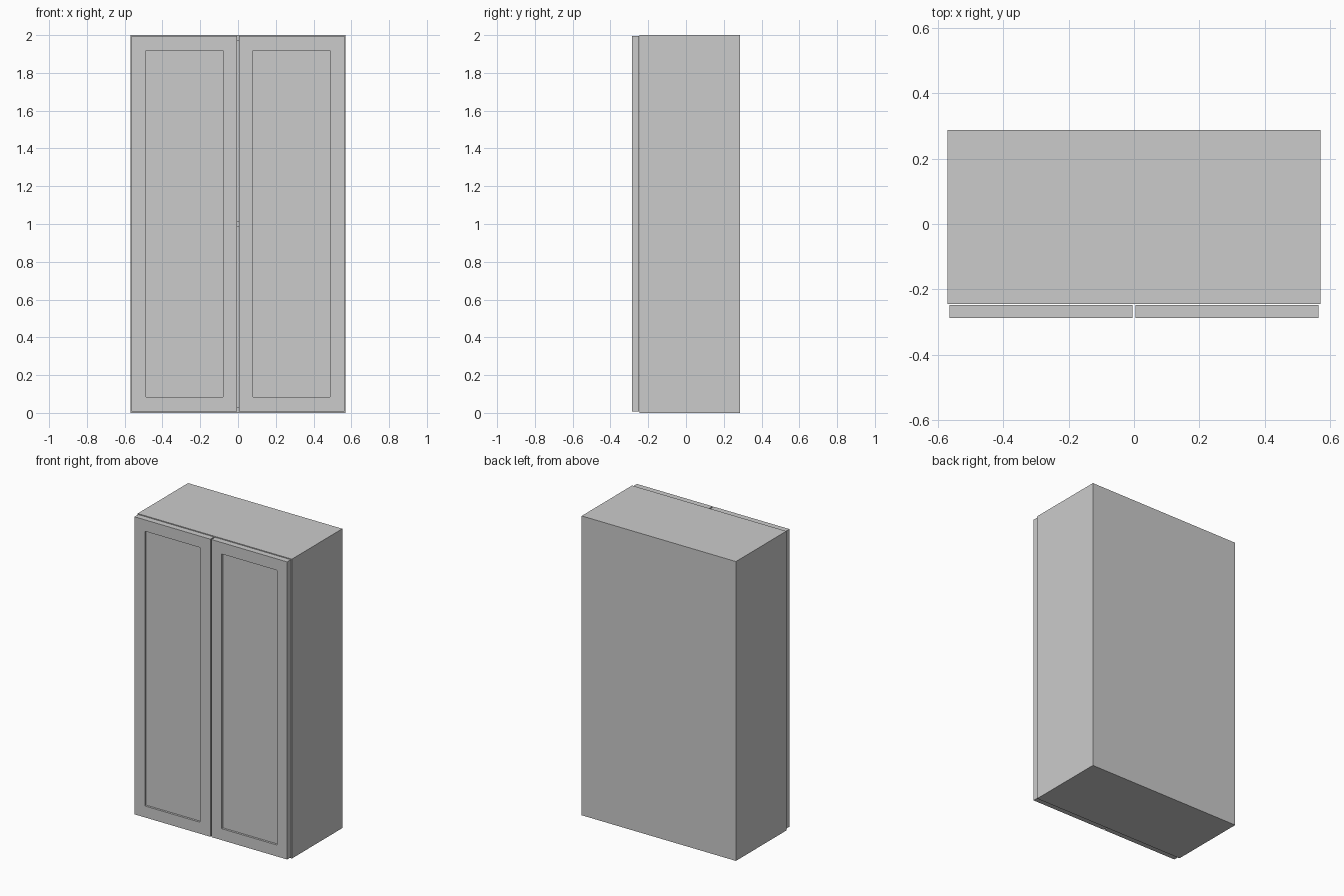
import bpy, bmesh
from mathutils import Vector

if "Cube" in bpy.data.objects:
    bpy.data.objects.remove(bpy.data.objects["Cube"])


def finish(name, bm):
    bmesh.ops.recalc_face_normals(bm, faces=bm.faces)
    mesh = bpy.data.meshes.new(name)
    bm.to_mesh(mesh)
    bm.free()
    obj = bpy.data.objects.new(name, mesh)
    bpy.context.collection.objects.link(obj)
    return obj


def box_bm(lo, hi):
    lo, hi = Vector(lo), Vector(hi)
    bm = bmesh.new()
    bmesh.ops.create_cube(bm, size=1)
    bmesh.ops.scale(bm, vec=hi - lo, verts=bm.verts)
    bmesh.ops.translate(bm, vec=(lo + hi) / 2, verts=bm.verts)
    return bm


W, H, T = 0.57, 2.0, 0.032        # half width, height, board thickness
FRONT, BACK = -0.245, 0.287       # carcass depth range
DOOR_FRONT, DOOR_BACK = -0.287, -0.248
FRAME, RECESS = 0.108, 0.014

# Carcass shell: C-shaped profile of bottom, back and top, extruded across
profile = [(FRONT, 0), (BACK, 0), (BACK, H), (FRONT, H),
           (FRONT, H - T), (BACK - T, H - T), (BACK - T, T), (FRONT, T)]
inner = W - T
bm = bmesh.new()
face = bm.faces.new([bm.verts.new((-inner, y, z)) for y, z in profile])
geom = bmesh.ops.extrude_face_region(bm, geom=[face], use_keep_orig=True)["geom"]
bmesh.ops.translate(bm, vec=(2 * inner, 0, 0),
                    verts=[v for v in geom if isinstance(v, bmesh.types.BMVert)])
finish("carcass_shell", bm)

# Middle shelf
finish("shelf", box_bm((-inner, FRONT + 0.01, 1 - T / 2),
                       (inner, BACK - T, 1 + T / 2)))

for side, s in (("left", -1), ("right", 1)):
    # Side panel
    xs = sorted((s * inner, s * W))
    finish(side + "_side_panel", box_bm((xs[0], FRONT, 0), (xs[1], BACK, H)))

    # Door with recessed centre panel
    xs = sorted((s * 0.004, s * 0.564))
    bm = box_bm((xs[0], DOOR_FRONT, 0.008), (xs[1], DOOR_BACK, H - 0.004))
    front = min(bm.faces, key=lambda f: f.calc_center_median().y)
    bmesh.ops.inset_region(bm, faces=[front], thickness=FRAME)
    panel = bmesh.ops.extrude_discrete_faces(bm, faces=[front])["faces"][0]
    bmesh.ops.translate(bm, vec=(0, RECESS, 0), verts=panel.verts)
    finish(side + "_door", bm)
